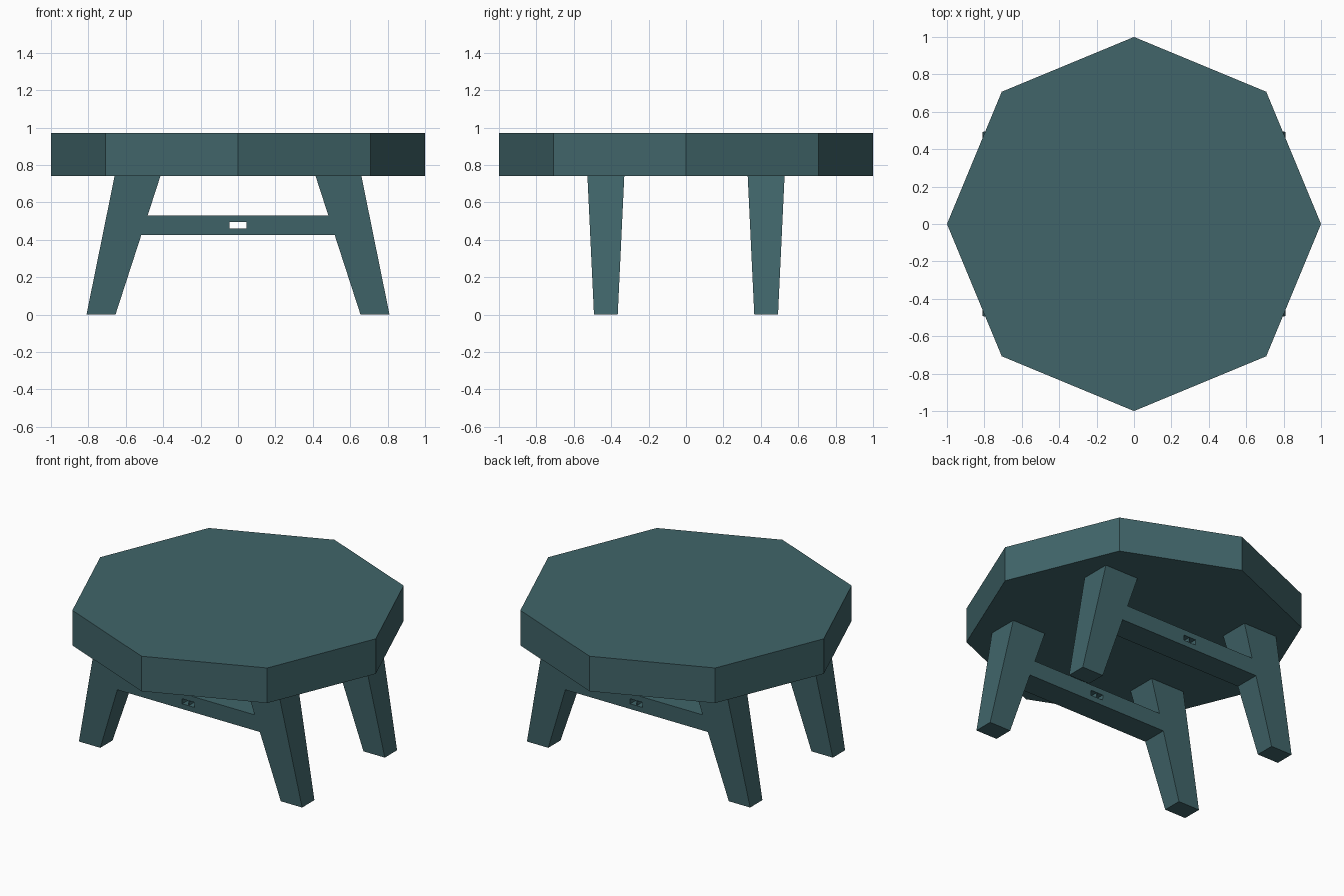
import bpy, bmesh, math

if "Cube" in bpy.data.objects:
    bpy.data.objects.remove(bpy.data.objects["Cube"])

teal = bpy.data.materials.new("dark teal")
teal.diffuse_color = (0.052, 0.13, 0.143, 1)
teal.use_nodes = True
teal.node_tree.nodes["Principled BSDF"].inputs["Base Color"].default_value = teal.diffuse_color

SEAT_Z, TOP_Z = 0.74, 0.97


def add_object(name, bm):
    bmesh.ops.recalc_face_normals(bm, faces=bm.faces)
    mesh = bpy.data.meshes.new(name)
    bm.to_mesh(mesh)
    bm.free()
    mesh.materials.append(teal)
    obj = bpy.data.objects.new(name, mesh)
    bpy.context.collection.objects.link(obj)
    return obj


def tapered_box(name, low, high):
    """Box between two rectangles, each given as (z, x0, x1, y0, y1)."""
    bm = bmesh.new()
    rings = []
    for z, x0, x1, y0, y1 in (low, high):
        corners = ((x0, y0), (x1, y0), (x1, y1), (x0, y1))
        rings.append([bm.verts.new((x, y, z)) for x, y in corners])
    a, b = rings
    bm.faces.new(a)
    bm.faces.new(b)
    for i in range(4):
        j = (i + 1) % 4
        bm.faces.new((a[i], a[j], b[j], b[i]))
    return add_object(name, bm)


def leg_section(z):
    """Inner x, outer x, inner y and outer y of the splayed leg at height z."""
    t = z / SEAT_Z
    pairs = ((0.655, 0.415), (0.81, 0.66), (0.365, 0.33), (0.492, 0.527))
    return [p + (q - p) * t for p, q in pairs]


# Octagonal seat, corners on the axes
bm = bmesh.new()
base = bm.faces.new([bm.verts.new((math.cos(i * math.pi / 4), math.sin(i * math.pi / 4), SEAT_Z))
                     for i in range(8)])
side = bmesh.ops.extrude_face_region(bm, geom=[base], use_keep_orig=True)
bmesh.ops.translate(bm, vec=(0, 0, TOP_Z - SEAT_Z),
                    verts=[v for v in side["geom"] if isinstance(v, bmesh.types.BMVert)])
add_object("seat", bm)

# Cutter for the small slot in both stretchers
cutter = tapered_box("slot_cutter", (0.46, -0.045, 0.045, -1, 1), (0.494, -0.045, 0.045, -1, 1))
cutter.hide_render = True
cutter.hide_viewport = True
cutter.display_type = 'WIRE'

for sy, end in ((-1, "front"), (1, "back")):
    # Tapered, splayed legs
    for sx, hand in ((-1, "left"), (1, "right")):
        rows = []
        for z in (0, SEAT_Z):
            xi, xo, yi, yo = leg_section(z)
            rows.append((z, sx * xi, sx * xo, sy * yi, sy * yo))
        tapered_box(f"{end}_{hand}_leg", *rows)

    # Stretcher flush with the leg faces
    rows = []
    for z in (0.425, 0.53):
        xi, xo, yi, yo = leg_section(z)
        rows.append((z, -xi, xi, sy * yi, sy * yo))
    bar = tapered_box(f"{end}_stretcher", *rows)
    cut = bar.modifiers.new("slot", 'BOOLEAN')
    cut.operation = 'DIFFERENCE'
    cut.solver = 'EXACT'
    cut.object = cutter

    # Thin divider in the middle of the slot
    row = (-0.001, 0.001, sy * 0.345, sy * 0.51)
    tapered_box(f"{end}_slot_divider", (0.46, *row), (0.494, *row))
